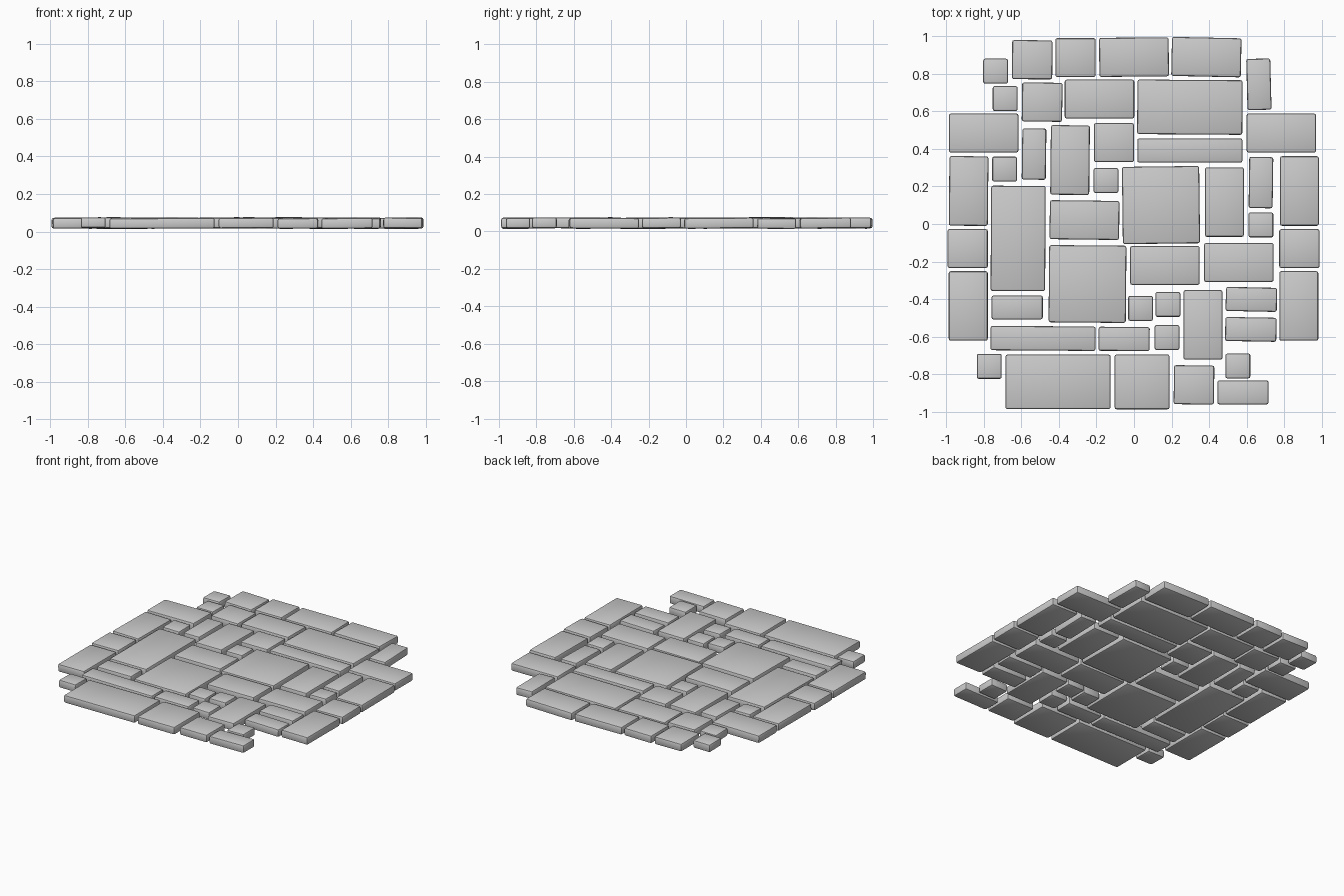
import bpy, bmesh, math, random

if "Cube" in bpy.data.objects:
    bpy.data.objects.remove(bpy.data.objects["Cube"])

random.seed(4)
THICK = 0.056      # slab thickness
MID_Z = 0.045      # height of slab centres
BEVEL = 0.011

# slab type: (width, depth), turned a quarter?, places (x, y, optional turn in degrees)
SLABS = {
    "small_square": ((0.133, 0.133), False, [
        (-.738, .815), (-.687, .669), (-.69, .293), (-.149, .232), (.677, -.005), (.035, -.45),
        (.181, -.429), (.176, -.605), (-.772, -.759), (.554, -.757)]),
    "medium_square": ((0.215, 0.208), False, [
        (-.543, .876, -.5), (-.312, .887), (-.49, .65, -.7), (-.107, .434), (-.887, -.131),
        (.882, -.131), (.32, -.858, -.7)]),
    "wide_square": ((0.293, 0.293), False, [(.043, -.842)]),
    "big_square": ((0.412, 0.412), False, [(.144, .101, .7), (-.248, -.32, -.5)]),
    "brick": ((0.273, 0.128), False, [
        (-.623, -.445), (.626, -.402, -1.2), (.623, -.562, -1), (-.053, -.613, -.5), (.581, -.898)]),
    "upright_brick": ((0.273, 0.128), True, [
        (.666, .745, 1.5), (-.533, .373, -.8), (.677, .221, -.8)]),
    "slab": ((0.371, 0.208), False, [
        (0, .89, .5), (.386, .89, -1.2), (-.184, .666), (-.802, .485), (.786, .485),
        (-.264, .021, -.7), (.165, -.221), (.559, -.205)]),
    "upright_slab": ((0.371, 0.208), True, [
        (-.341, .341, -.6), (-.882, .176, -.6), (.482, .117), (.882, .176), (-.884, -.437),
        (.879, -.437), (.368, -.538)]),
    "long_slab": ((0.561, 0.291), False, [(.298, .623, -.4), (-.405, -.842)]),
    "upright_long_slab": ((0.561, 0.291), True, [(-.618, -.077, -.3)]),
    "strip": ((0.561, 0.13), False, [(.298, .392), (-.485, -.61, -.4)]),
}


def slab_mesh(name, w, d):
    """Box with softly rounded edges on all sides."""
    bm = bmesh.new()
    bmesh.ops.create_cube(bm, size=1)
    bmesh.ops.scale(bm, vec=(w, d, THICK), verts=bm.verts)
    bmesh.ops.bevel(bm, geom=bm.edges[:], offset=BEVEL, segments=2,
                    profile=0.5, affect='EDGES')
    me = bpy.data.meshes.new(name)
    bm.to_mesh(me)
    bm.free()
    for p in me.polygons:
        p.use_smooth = True
    me.set_sharp_from_angle(angle=math.radians(35))
    return me


# lay the paving, each stone slightly uneven
for name, ((w, d), turned, places) in SLABS.items():
    mesh = slab_mesh(name, *((d, w) if turned else (w, d)))
    for i, (x, y, *turn) in enumerate(places, 1):
        ob = bpy.data.objects.new(f"paving_{name}_{i}", mesh)
        tilt = 0.0025 / w * 1.3
        ob.location = (x, y, MID_Z + random.uniform(-.002, .002))
        ob.rotation_euler = (random.uniform(-tilt, tilt), random.uniform(-tilt, tilt),
                             math.radians(turn[0] if turn else 0))
        bpy.context.collection.objects.link(ob)
